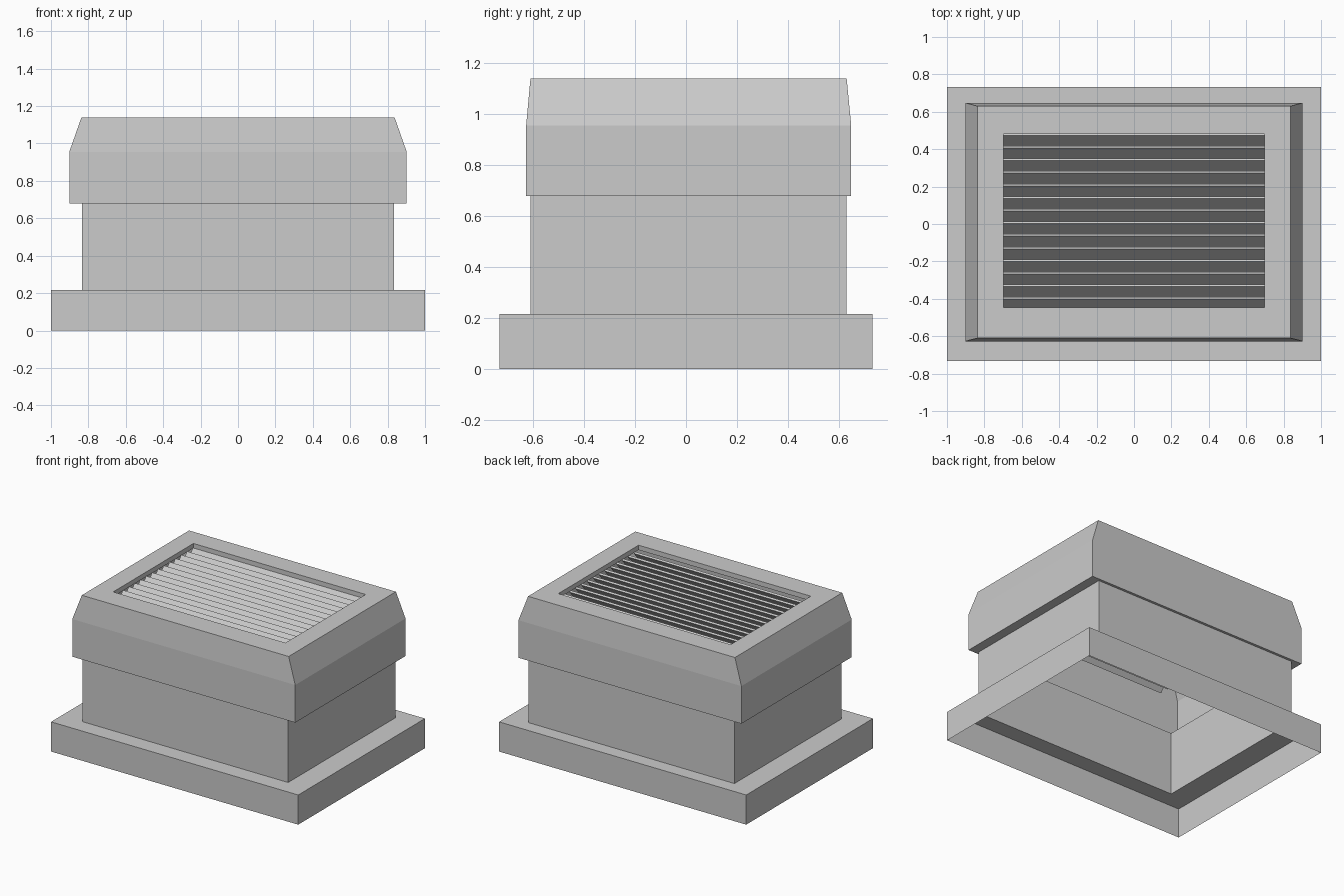
import bpy, bmesh, math
from mathutils import Matrix

if "Cube" in bpy.data.objects:
    bpy.data.objects.remove(bpy.data.objects["Cube"])


def new_object(name, bm):
    mesh = bpy.data.meshes.new(name)
    bm.to_mesh(mesh)
    bm.free()
    obj = bpy.data.objects.new(name, mesh)
    bpy.context.collection.objects.link(obj)
    return obj


def ring_shell(name, rings):
    """Thin open shell through rectangular rings (half_x, y_front, y_back, z)."""
    bm = bmesh.new()
    loops = []
    for hx, y0, y1, z in rings:
        corners = [(-hx, y0), (hx, y0), (hx, y1), (-hx, y1)]
        loops.append([bm.verts.new((x, y, z)) for x, y in corners])
    for low, high in zip(loops, loops[1:]):
        for i in range(4):
            j = (i + 1) % 4
            bm.faces.new((low[i], low[j], high[j], high[i]))
    return new_object(name, bm)


# Base skirt, open underneath, with a flat ledge running in to the body
ring_shell("base_skirt", [
    (1.0, -0.732, 0.732, 0.0),
    (1.0, -0.732, 0.732, 0.217),
    (0.833, -0.61, 0.63, 0.217)])

# Body walls
ring_shell("body_walls", [
    (0.833, -0.61, 0.63, 0.217),
    (0.833, -0.61, 0.63, 0.68)])

# Overhanging hood: lower ledge, sides, sloped shoulder, top rim, opening lip
ring_shell("hood", [
    (0.833, -0.61, 0.63, 0.68),
    (0.902, -0.627, 0.648, 0.68),
    (0.902, -0.627, 0.648, 0.955),
    (0.837, -0.61, 0.63, 1.14),
    (0.697, -0.447, 0.48, 1.14),
    (0.697, -0.447, 0.48, 1.105)])

# Row of tilted louvre slats, high edge at the back
SLATS, PITCH, BACK_Y, TOP_Z = 14, 0.0674, 0.474, 1.11
LENGTH, THICK, TILT = 0.25, 0.014, math.radians(50)
bm = bmesh.new()
for i in range(SLATS):
    y = BACK_Y - i * PITCH
    place = (Matrix.Translation((0, y, TOP_Z))
             @ Matrix.Rotation(TILT, 4, 'X')
             @ Matrix.Translation((0, -LENGTH / 2, -THICK / 2))
             @ Matrix.Diagonal((1.394, LENGTH, THICK, 1)))
    bmesh.ops.create_cube(bm, size=1, matrix=place)
new_object("louvre_slats", bm)
